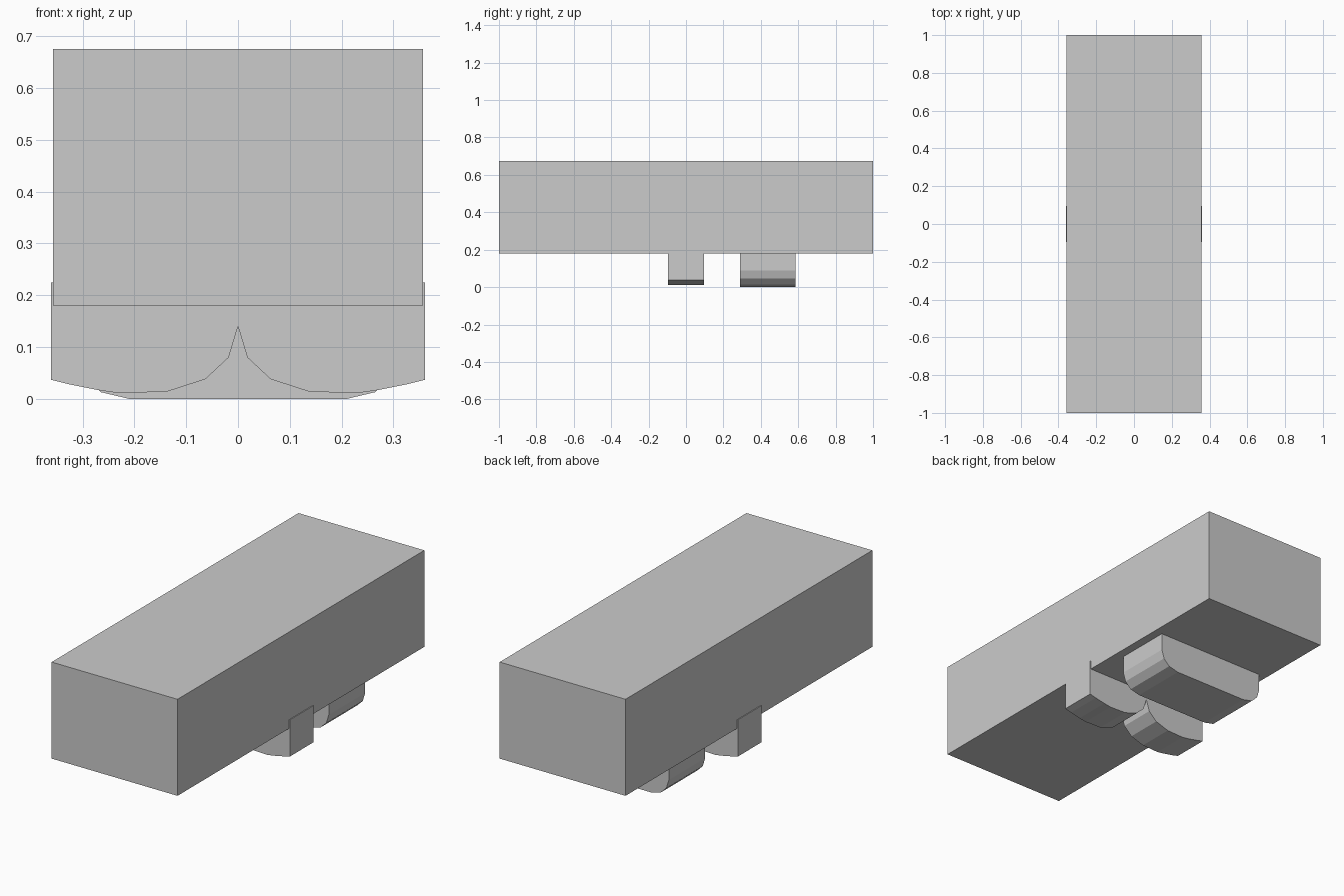
import bpy

if "Cube" in bpy.data.objects:
    bpy.data.objects.remove(bpy.data.objects["Cube"])


def prism(name, profile, y0, y1):
    """Extrude an (x, z) profile along y into a closed solid."""
    n = len(profile)
    verts = [(x, y, z) for y in (y0, y1) for x, z in profile]
    faces = [tuple(range(n)), tuple(range(2 * n - 1, n - 1, -1))]
    faces += [((i + 1) % n, i, i + n, (i + 1) % n + n) for i in range(n)]
    mesh = bpy.data.meshes.new(name)
    mesh.from_pydata(verts, [], faces)
    obj = bpy.data.objects.new(name, mesh)
    bpy.context.collection.objects.link(obj)
    return obj


# Main long box body
prism("body", [(-0.357, 0.18), (0.357, 0.18), (0.357, 0.675), (-0.357, 0.675)], -1, 1)

# Pair of rounded middle pads, slightly proud of the body sides
pad = [(0, 0.225), (0, 0.14), (0.018, 0.08), (0.063, 0.038), (0.137, 0.014),
       (0.23, 0.011), (0.27, 0.017), (0.325, 0.028), (0.361, 0.037), (0.361, 0.225)]
prism("right_pad", pad, -0.095, 0.095)
prism("left_pad", [(-x, z) for x, z in reversed(pad)], -0.095, 0.095)

# Rear block with rounded lower corners
half = [(0.21, 0.0), (0.265, 0.013), (0.298, 0.045), (0.312, 0.09), (0.312, 0.18)]
prism("rear_block", half + [(-x, z) for x, z in reversed(half)], 0.29, 0.585)
